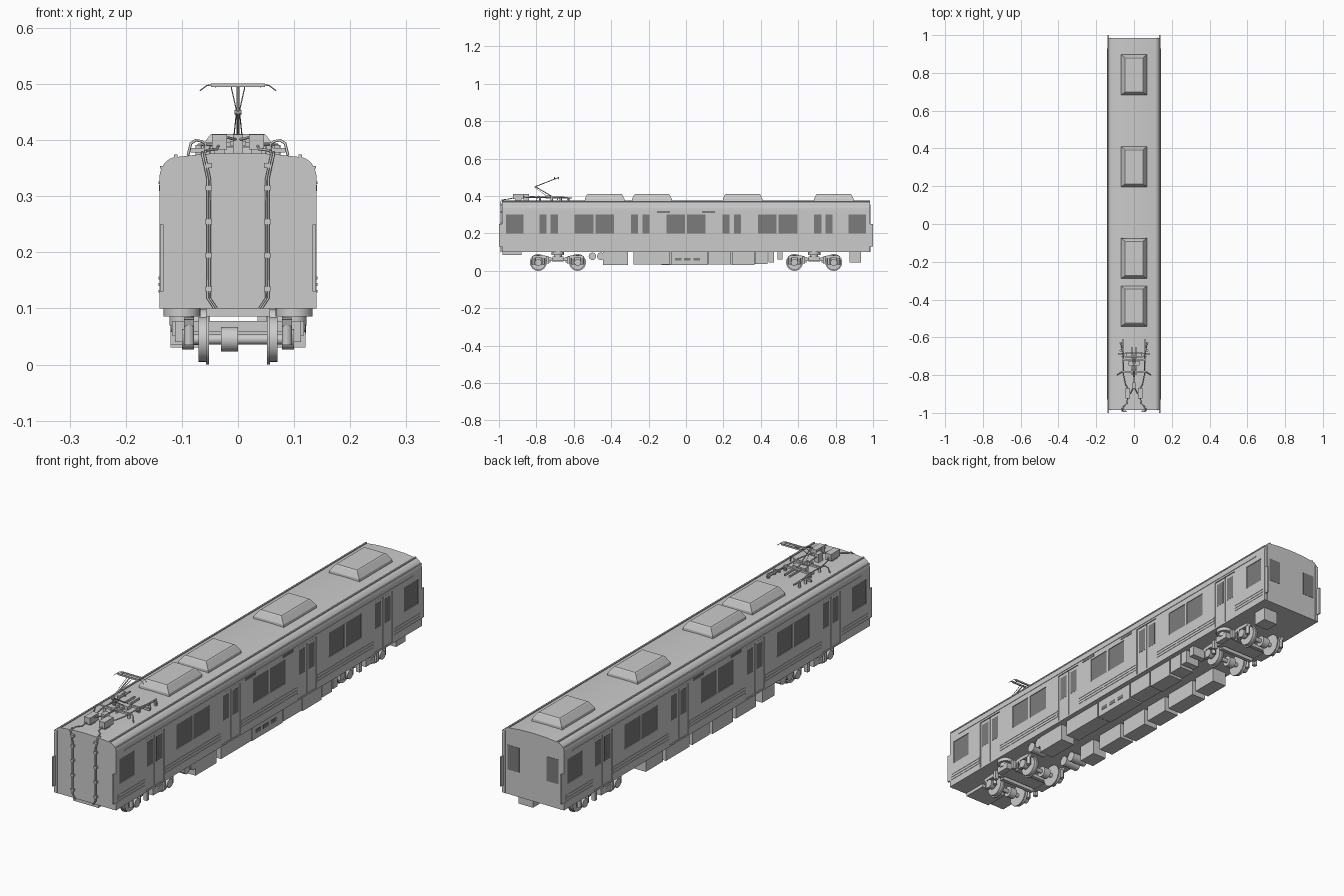
import bpy, bmesh, math
from mathutils import Matrix, Vector

if "Cube" in bpy.data.objects:
    bpy.data.objects.remove(bpy.data.objects["Cube"])

smooth = []


def finish(name, bm, mirror="", mat=None, is_smooth=False):
    bmesh.ops.recalc_face_normals(bm, faces=bm.faces)
    me = bpy.data.meshes.new(name)
    bm.to_mesh(me)
    bm.free()
    ob = bpy.data.objects.new(name, me)
    bpy.context.collection.objects.link(ob)
    add_mirror(ob, mirror)
    if mat:
        me.materials.append(mat)
    if is_smooth:
        smooth.append(ob)
    return ob


def add_mirror(ob, axes):
    if axes:
        m = ob.modifiers.new("Mirror", 'MIRROR')
        m.use_axis = ["X" in axes, "Y" in axes, False]
        m.use_mirror_merge = False


def prism(bm, pts, a, b, axis):
    """Extrude a 2D outline from a to b along x (outline y,z) or y (outline x,z)."""
    place = (lambda p, t: (t, p[0], p[1])) if axis == "x" else (lambda p, t: (p[0], t, p[1]))
    r0, r1 = ([bm.verts.new(place(p, t)) for p in pts] for t in (a, b))
    bm.faces.new(r0)
    bm.faces.new(r1)
    for i in range(len(pts)):
        j = (i + 1) % len(pts)
        bm.faces.new((r0[i], r0[j], r1[j], r1[i]))


def boxes(name, items, mirror="", mat=None):
    """Items are (x0, x1, y0, y1, z0, z1)."""
    bm = bmesh.new()
    for x0, x1, y0, y1, z0, z1 in items:
        prism(bm, [(y0, z0), (y1, z0), (y1, z1), (y0, z1)], x0, x1, "x")
    return finish(name, bm, mirror, mat)


def cylinders(name, items, mirror="", seg=24):
    """Items are (start, end, radius)."""
    bm = bmesh.new()
    for p, q, r in items:
        p, q = Vector(p), Vector(q)
        rot = (q - p).to_track_quat('Z', 'Y').to_matrix().to_4x4()
        bmesh.ops.create_cone(bm, cap_ends=True, segments=seg, radius1=r, radius2=r,
                              depth=(q - p).length, matrix=Matrix.Translation((p + q) / 2) @ rot)
    return finish(name, bm, mirror, None, True)


def tubes(name, paths, r, mirror=""):
    cu = bpy.data.curves.new(name, 'CURVE')
    cu.dimensions = '3D'
    cu.bevel_depth, cu.bevel_resolution, cu.use_fill_caps = r, 1, True
    for path in paths:
        s = cu.splines.new('POLY')
        s.points.add(len(path) - 1)
        for pt, co in zip(s.points, path):
            pt.co = (*co, 1)
    ob = bpy.data.objects.new(name, cu)
    bpy.context.collection.objects.link(ob)
    add_mirror(ob, mirror)
    return ob


glass = bpy.data.materials.new("glass")
glass.diffuse_color = (0.2, 0.2, 0.2, 1)
glass.use_nodes = True
glass.node_tree.nodes["Principled BSDF"].inputs["Base Color"].default_value = glass.diffuse_color

# Body shell: straight sides, rounded eaves, shallow roof
half = [(0.14, 0.1)] + [(0.108 + 0.032 * math.cos(a), 0.333 + 0.037 * math.sin(a))
                        for a in [math.pi / 2 * i / 7 for i in range(8)]] + [(0.06, 0.3755)]
bm = bmesh.new()
prism(bm, half + [(0, 0.377)] + [(-x, z) for x, z in reversed(half)], -0.985, 0.985, "y")
body = finish("body_shell", bm, "", None, True)

# Window and door recesses
doors = [0.245, 0.735]
panes = [(0.006, 0.103), (0.385, 0.485), (0.495, 0.595), (0.87, 0.963)]
cutter = boxes("opening_cutter",
               [(0.136, 0.16, a, b, 0.2, 0.3) for a, b in panes] +
               [(0.135, 0.16, d - 0.061, d + 0.061, 0.107, 0.314) for d in doors], "XY")
cutter.hide_render = True
cut = body.modifiers.new("Openings", 'BOOLEAN')
cut.operation, cut.solver, cut.object = 'DIFFERENCE', 'EXACT', cutter
bpy.context.view_layer.objects.active = body
bpy.ops.object.modifier_apply(modifier="Openings")

# Side glass, sliding door leaves and their windows
boxes("side_window_glass", [(0.133, 0.1372, a, b, 0.2, 0.3) for a, b in panes], "XY", glass)
leaves = [(d + s * 0.0305 - 0.029, d + s * 0.0305 + 0.029) for d in doors for s in (-1, 1)]
boxes("door_leaf", [(0.133, 0.138, a, b, 0.107, 0.312) for a, b in leaves], "XY")
boxes("door_glass", [(0.136, 0.1386, a + 0.01, b - 0.01, 0.2, 0.3) for a, b in leaves], "XY", glass)

# Side beading between the doors, roof gutters and destination panels
spans = [(0, 0.18), (0.31, 0.67), (0.8, 0.975)]
boxes("side_bead", [(0.139, 0.1415, a, b, z, z + 0.005)
                    for a, b in spans for z in (0.128, 0.14, 0.152)], "XY")
boxes("door_header_rail", [(0.138, 0.142, 0, 0.93, 0.322, 0.326)], "XY")
boxes("roof_gutter", [(0.132, 0.139, -0.985, 0.985, 0.349, 0.354),
                      (0.108, 0.114, -0.985, 0.985, 0.367, 0.374)], "X")
boxes("destination_panel", [(0.138, 0.1412, 0.085, 0.155, 0.309, 0.32)], "XY", glass)

# End details: gap guards on both ends, windows on the rear
boxes("end_gap_guard", [(0.133, 0.139, 0.98, 1.0, 0.13, 0.25)], "XY")
boxes("rear_window", [(0.062, 0.115, 0.98, 0.986, 0.2, 0.3)], "X", glass)
boxes("end_corner_strip", [(0.124, 0.127, 0.98, 0.987, 0.1, 0.355)], "XY")

# Roof air conditioners: tapered housings
for y in (-0.435, -0.182, 0.303, 0.79):
    bm = bmesh.new()
    rings = []
    for hx, hy, z in ((0.069, 0.107, 0.368), (0.067, 0.106, 0.385), (0.051, 0.094, 0.408), (0.047, 0.09, 0.411)):
        rings.append([bm.verts.new((sx * hx, y + sy * hy, z))
                      for sx, sy in ((-1, -1), (1, -1), (1, 1), (-1, 1))])
    for lo, hi in zip(rings, rings[1:]):
        for i in range(4):
            j = (i + 1) % 4
            bm.faces.new((lo[i], lo[j], hi[j], hi[i]))
    bm.faces.new(rings[0])
    bm.faces.new(rings[-1])
    finish("air_conditioner", bm)

# Pantograph base, insulators, arms and contact head
boxes("pantograph_base", [(-0.06, 0.06, -0.722, -0.714, 0.389, 0.397), (-0.06, 0.06, -0.785, -0.777, 0.389, 0.397),
                          (-0.014, -0.008, -0.8, -0.65, 0.39, 0.398), (0.008, 0.014, -0.8, -0.65, 0.39, 0.398),
                          (-0.028, 0.028, -0.75, -0.725, 0.387, 0.402)])
cylinders("roof_insulator", [((x, y, 0.37), (x, y, 0.391), 0.006)
                             for x, y in ((0.055, -0.718), (0.055, -0.781), (0.07, -0.67), (0.07, -0.63))], "X", 12)
tubes("pantograph_arm", [[(0, -0.72, 0.4), (0, -0.805, 0.45)], [(0, -0.809, 0.449), (0, -0.692, 0.495)]], 0.0027)
tubes("pantograph_link", [[(0.008, -0.745, 0.4), (0.003, -0.81, 0.447)],
                          [(0.003, -0.802, 0.454), (0.012, -0.692, 0.494)]], 0.001, "X")
cylinders("pantograph_knuckle", [((-0.006, -0.805, 0.45), (0.006, -0.805, 0.45), 0.004)], "", 12)
boxes("contact_strip", [(-0.048, 0.048, y - 0.003, y + 0.003, 0.495, 0.501) for y in (-0.703, -0.683)])
tubes("contact_head_horn", [[(0.046, y, 0.499), (0.056, y, 0.497), (0.068, y, 0.488)] for y in (-0.703, -0.683)] +
      [[(0.04, -0.703, 0.495), (0.04, -0.683, 0.495)]], 0.0013, "X")

# Front roof equipment: arrester boxes, walk rails, cables
boxes("arrester_box", [(0.02, 0.046, -0.925, -0.868, 0.383, 0.41), (0.024, 0.042, -0.915, -0.88, 0.372, 0.385)], "X")
boxes("roof_switch_box", [(-0.009, 0.009, -0.87, -0.84, 0.374, 0.41)])
boxes("roof_rail", [(0.056, 0.062, -0.74, -0.61, 0.386, 0.391), (0.058, 0.085, -0.69, -0.684, 0.378, 0.386)], "X")
tubes("roof_cable", [
    [(0.033, -0.87, 0.395), (0.045, -0.85, 0.392), (0.055, -0.8, 0.392), (0.055, -0.7, 0.392), (0.07, -0.63, 0.392)],
    [(0.035, -0.92, 0.39), (0.037, -0.95, 0.384), (0.055, -0.965, 0.382), (0.058, -0.985, 0.379)],
    [(0.055, -0.78, 0.392), (0.066, -0.785, 0.398), (0.075, -0.79, 0.4), (0.084, -0.795, 0.394), (0.089, -0.8, 0.373)],
    [(0.02, -0.9, 0.405), (0, -0.86, 0.4), (0, -0.78, 0.395)]], 0.0025, "X")

# Cables running down the front end with clamps
tubes("front_end_cable", [[(x + 0.01, -0.975, 0.379), (x + 0.009, -0.991, 0.372), (x, -0.991, 0.33),
                           (x, -0.991, 0.118), (x - 0.012, -0.991, 0.1)] for x in (0.05, 0.054)], 0.002, "X")
boxes("cable_clamp", [(0.046, 0.058, -0.9945, -0.984, z, z + 0.009)
                      for z in (0.13, 0.19, 0.25, 0.31, 0.35)], "X")

# Underfloor equipment rows, one outline of lengths per side
row_r = [(-0.445, -0.31, 0.03), (-0.28, -0.085, 0.035), (-0.08, 0.115, 0.032), (0.12, 0.24, 0.035),
         (0.245, 0.365, 0.03), (0.37, 0.435, 0.037), (0.44, 0.47, 0.045), (0.49, 0.515, 0.06)]
row_l = [(-0.4, -0.32, 0.035), (-0.28, -0.15, 0.035), (-0.13, 0.0, 0.03), (0.02, 0.13, 0.035),
         (0.15, 0.3, 0.035), (0.32, 0.43, 0.04)]
boxes("underfloor_box_right", [(0.055, 0.12, a, b, z, 0.101) for a, b, z in row_r])
boxes("underfloor_box_left", [(-0.12, -0.055, a, b, z, 0.101) for a, b, z in row_l])
boxes("box_vent", [(0.119, 0.1215, y, y + 0.035, 0.055, 0.07) for y in (-0.06, -0.01, 0.04)], "", glass)
cylinders("air_tank", [((x, y, 0.078), (x + 0.07, y, 0.078), 0.02) for y in (-0.5, -0.455) for x in (0.05, -0.12)])
boxes("rear_equipment_box", [(0.035, 0.1, 0.875, 0.935, 0.045, 0.101)])
boxes("front_coupler_plate", [(-0.057, 0.057, -0.98, -0.88, 0.086, 0.101)])

# Two bogies, mirrored end to end
B, axles = 0.685, (0.58, 0.79)
cylinders("wheel", [((x0, y, 0.045), (x1, y, 0.045), r) for y in axles
                    for x0, x1, r in ((0.052, 0.057, 0.045), (0.057, 0.07, 0.04))], "XY", 32)
cylinders("axle", [((-0.1, y, 0.045), (0.1, y, 0.045), 0.009) for y in axles] +
          [((-0.03, y, 0.045), (0.0, y, 0.045), 0.022) for y in axles], "Y", 16)
cylinders("axle_box", [((0.078, y, 0.045), (0.1, y, 0.045), 0.018) for y in axles], "XY", 16)
side = [(0, 0.05), (0.045, 0.052), (0.07, 0.066), (0.09, 0.068), (0.135, 0.068), (0.14, 0.08),
        (0.09, 0.084), (0.06, 0.08), (0.035, 0.07), (0, 0.07)]
bm = bmesh.new()
prism(bm, [(B + y, z) for y, z in side] + [(B - y, z) for y, z in reversed(side[1:-1])], 0.078, 0.096, "x")
finish("bogie_side_frame", bm, "XY")
boxes("bogie_bolster", [(-0.118, 0.118, B - 0.03, B + 0.03, 0.052, 0.078),
                        (-0.08, 0.08, B - 0.055, B - 0.04, 0.045, 0.06),
                        (-0.08, 0.08, B + 0.04, B + 0.055, 0.045, 0.06)], "Y")
cylinders("air_spring", [((0.1, B, 0.086), (0.1, B, 0.1), 0.033), ((0.1, B, 0.07), (0.1, B, 0.088), 0.022)], "XY")
boxes("bogie_damper", [(0.096, 0.112, y - 0.007, y + 0.007, 0.04, 0.078) for y in (B - 0.055, B + 0.055)], "XY")
cylinders("primary_spring", [((0.087, y + s, 0.035), (0.087, y + s, 0.07), 0.009)
                             for y in axles for s in (-0.024, 0.024)], "XY", 12)

# Curves to meshes, then smooth shading on round parts
bpy.ops.object.select_all(action='DESELECT')
curves = [o for o in bpy.context.scene.objects if o.type == 'CURVE']
for o in curves:
    o.select_set(True)
bpy.context.view_layer.objects.active = curves[0]
bpy.ops.object.convert(target='MESH')
bpy.ops.object.select_all(action='DESELECT')
for o in smooth:
    o.select_set(True)
bpy.context.view_layer.objects.active = body
bpy.ops.object.shade_smooth_by_angle(angle=math.radians(30))
